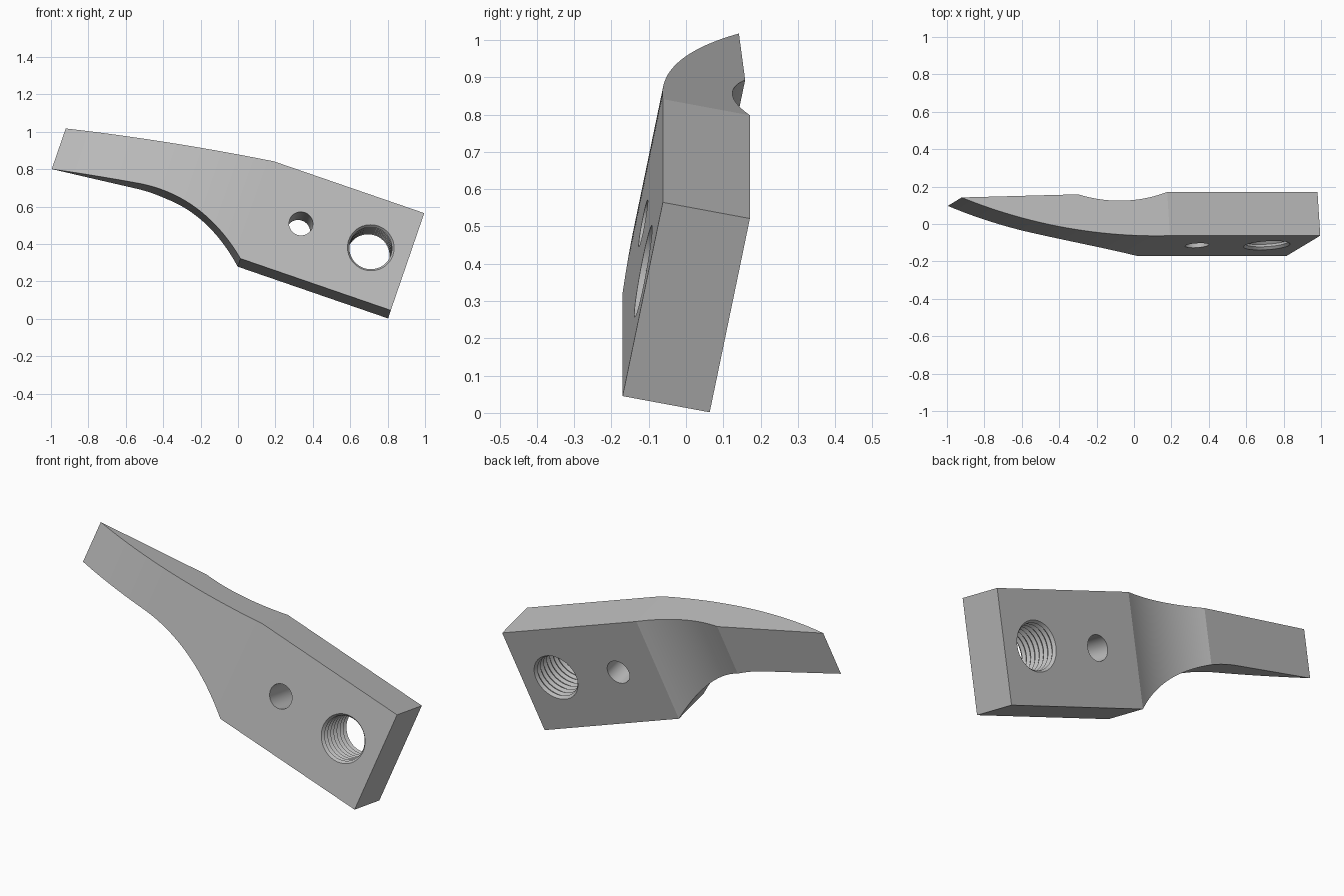
import bpy, bmesh, math
from mathutils import Vector

cube = bpy.data.objects.get("Cube")
if cube:
    bpy.data.objects.remove(cube, do_unlink=True)

# Tilted frame of the plate: length, height and thickness directions
roll, tilt = math.radians(19), math.radians(11.1)
U = Vector((math.cos(roll), 0, -math.sin(roll)))
V = Vector((math.sin(roll) * math.cos(tilt), math.sin(tilt), math.cos(roll) * math.cos(tilt)))
N = Vector((-math.sin(roll) * math.sin(tilt), math.cos(tilt), -math.cos(roll) * math.sin(tilt)))
ORIGIN = Vector((0.817, -0.17, 0.045))

HEIGHT, THICK = 0.56, 0.238
BEND, SCOOP_END, ARC_END, TIP = 0.85, 1.33, 1.5, 1.96


def place(d, v, n):
    return ORIGIN - U * d + V * v + N * n


def front(d):
    # Face curving back to a sharp tip
    r = ((TIP - BEND) ** 2 + THICK ** 2) / (2 * THICK)
    return r - math.sqrt(r * r - max(d - BEND, 0) ** 2)


def back(d):
    # Shallow cylindrical scoop in the rear face
    half, sag = (SCOOP_END - BEND) / 2, 0.041
    off = abs(d - BEND - half)
    if off >= half:
        return THICK
    r = (half ** 2 + sag ** 2) / (2 * sag)
    return THICK - (math.sqrt(r * r - off * off) - (r - sag))


def top(d):
    return HEIGHT - 0.138 * max(d - BEND, 0)


def bottom(d):
    # Flat, then a concave curve, then a straight run to the tip
    if d <= BEND:
        return 0
    if d >= ARC_END:
        return 0.222 - 0.107 * (d - ARC_END)
    span, cx, cv, end = ARC_END - BEND, 0.299, 0.26, 0.222
    a, b, c = span - 2 * cx, 2 * cx, BEND - d
    t = (-b + math.sqrt(b * b - 4 * a * c)) / (2 * a)
    return 2 * t * (1 - t) * cv + t * t * end


def make_object(name, bm):
    bmesh.ops.recalc_face_normals(bm, faces=bm.faces)
    mesh = bpy.data.meshes.new(name)
    bm.to_mesh(mesh)
    bm.free()
    obj = bpy.data.objects.new(name, mesh)
    bpy.context.collection.objects.link(obj)
    return obj


def loft(name, rings):
    bm = bmesh.new()
    loops = [[bm.verts.new(p) for p in ring] for ring in rings]
    for a, b in zip(loops, loops[1:]):
        for i in range(len(a)):
            j = (i + 1) % len(a)
            bm.faces.new((a[i], a[j], b[j], b[i]))
    bm.faces.new(loops[0])
    bm.faces.new(loops[-1])
    bmesh.ops.remove_doubles(bm, verts=bm.verts, dist=0.0001)
    bmesh.ops.dissolve_degenerate(bm, edges=bm.edges, dist=0.0001)
    return make_object(name, bm)


def hole_cutter(name, d, v, profile, sides=72):
    # Turned profile of (depth, radius) pairs along the thickness
    angles = [2 * math.pi * i / sides for i in range(sides)]
    return loft(name, [[place(d + r * math.cos(a), v + r * math.sin(a), n) for a in angles]
                       for n, r in profile])


# Plate body
def spaced(a, b, count):
    return [a + (b - a) * i / count for i in range(count)]


stations = [0] + spaced(BEND, SCOOP_END, 18) + spaced(SCOOP_END, ARC_END, 6) + spaced(ARC_END, TIP, 14)
sections = []
for d in stations:
    corners = ((bottom(d), front(d)), (top(d), front(d)), (top(d), back(d)), (bottom(d), back(d)))
    sections.append([place(d, v, n) for v, n in corners])
# Knife-edge tip
sections.append([place(TIP, v, THICK) for v in (bottom(TIP), top(TIP), top(TIP), bottom(TIP))])
body = loft("plate_body", sections)

# Plain hole and ridged hole
crest, root, ridges = 0.114, 0.125, 8
pitch = THICK / ridges
ridged = [(-0.05, root), (0, root)]
for i in range(ridges):
    ridged += [((i + 0.5) * pitch, crest), ((i + 1) * pitch, root)]
ridged.append((THICK + 0.05, root))
cutters = [
    hole_cutter("small_hole_cutter", 0.605, 0.287, [(-0.05, 0.064), (THICK + 0.05, 0.064)]),
    hole_cutter("ridged_hole_cutter", 0.21, 0.287, ridged),
]
bpy.context.view_layer.objects.active = body
for cutter in cutters:
    cutter.hide_render = True
    mod = body.modifiers.new("hole", 'BOOLEAN')
    mod.operation = 'DIFFERENCE'
    mod.solver = 'EXACT'
    mod.object = cutter
    bpy.ops.object.modifier_apply(modifier=mod.name)
    bpy.data.objects.remove(cutter, do_unlink=True)

# Grey material
grey = bpy.data.materials.new("plain grey")
grey.use_nodes = True
color = (0.5, 0.5, 0.5, 1)
grey.diffuse_color = color
grey.node_tree.nodes["Principled BSDF"].inputs["Base Color"].default_value = color
body.data.materials.clear()
body.data.materials.append(grey)

# Smooth the curved faces, keep the edges crisp
bpy.ops.object.select_all(action='DESELECT')
body.select_set(True)
bpy.ops.object.shade_smooth_by_angle(angle=math.radians(7))
